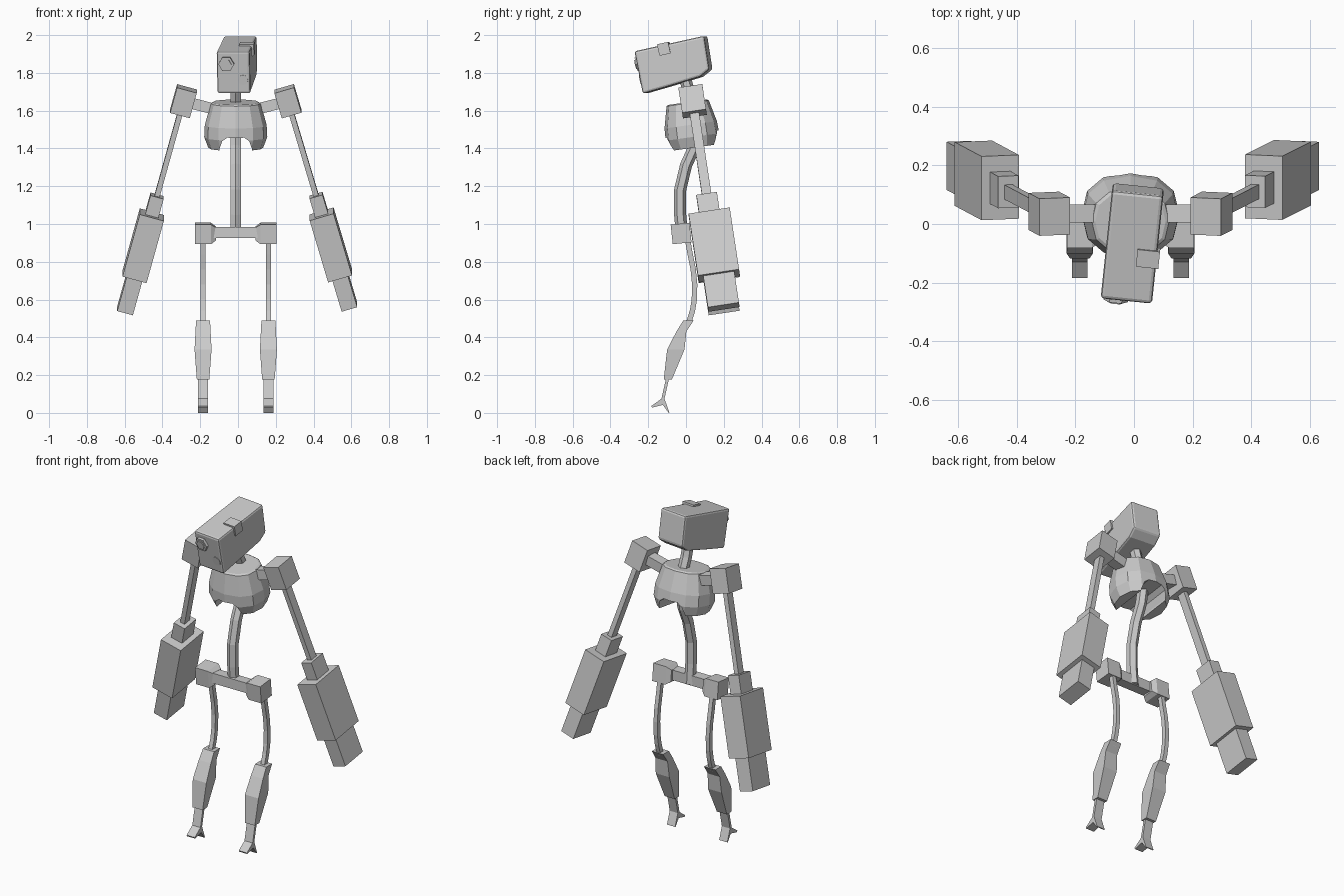
import bpy, bmesh, math
from mathutils import Vector, Matrix

if "Cube" in bpy.data.objects:
    bpy.data.objects.remove(bpy.data.objects["Cube"])

CX = -0.012                      # body centre line
gray = bpy.data.materials.new("plain_gray")
gray.diffuse_color = (0.6, 0.6, 0.6, 1)
gray.use_nodes = True
gray.node_tree.nodes["Principled BSDF"].inputs["Base Color"].default_value = gray.diffuse_color


def finish(name, bm, mat=None):
    if mat:
        bm.transform(mat)
    bmesh.ops.recalc_face_normals(bm, faces=bm.faces)
    me = bpy.data.meshes.new(name)
    bm.to_mesh(me)
    bm.free()
    me.materials.append(gray)
    ob = bpy.data.objects.new(name, me)
    bpy.context.collection.objects.link(ob)
    return ob


def loft(name, rings, mat=None):
    """Skin a list of equal-length point rings and cap both ends."""
    bm = bmesh.new()
    vs = [[bm.verts.new(p) for p in r] for r in rings]
    n = len(vs[0])
    for a, b in zip(vs, vs[1:]):
        for i in range(n):
            j = (i + 1) % n
            bm.faces.new((a[i], a[j], b[j], b[i]))
    bm.faces.new(vs[0])
    bm.faces.new(vs[-1])
    return finish(name, bm, mat)


def rect(hx, hy, z, cy=0):
    return [(-hx, cy - hy, z), (hx, cy - hy, z), (hx, cy + hy, z), (-hx, cy + hy, z)]


def box(name, lo, hi, mat=None):
    c = [(a + b) / 2 for a, b in zip(lo, hi)]
    base = Matrix.Translation(c)
    hx, hy, hz = [(b - a) / 2 for a, b in zip(lo, hi)]
    return loft(name, [rect(hx, hy, -hz), rect(hx, hy, hz)], (mat or Matrix()) @ base)


def prism(name, profile, x0, x1, mat=None):
    """Extrude a (y, z) profile along x."""
    return loft(name, [[(x, y, z) for y, z in profile] for x in (x0, x1)], mat)


def tube(name, path, hx, hd, n, x):
    """Sweep an n-sided section along a (y, z) path."""
    rings = []
    for i, (y, z) in enumerate(path):
        a, b = path[max(i - 1, 0)], path[min(i + 1, len(path) - 1)]
        t = Vector((b[0] - a[0], b[1] - a[1])).normalized()
        ring = []
        for k in range(n):
            w = 2 * math.pi * (k + (0.5 if n == 4 else 0)) / n
            s, c = math.sin(w), math.cos(w)
            if n == 4:
                s, c = math.copysign(1, s), math.copysign(1, c)
            ring.append((x + hx * s, y - hd * c * t.y, z + hd * c * t.x))
        rings.append(ring)
    return loft(name, rings)


def aim(start, end):
    """Frame at start whose local z runs to end, keeping local x sideways."""
    d = Vector(end) - Vector(start)
    z = d.normalized()
    y = z.cross(Vector((1, 0, 0))).normalized()
    x = y.cross(z)
    m = Matrix((x, y, z)).transposed().to_4x4()
    return Matrix.Translation(start) @ m, d.length


# Head: profile block, turned and tilted downward
head_m = (Matrix.Translation((-0.005, -0.06, 1.85))
          @ Matrix.Rotation(math.radians(-6), 4, 'Z')
          @ Matrix.Rotation(math.radians(12.5), 4, 'X'))
head = prism("head", [(-0.187, 0.107), (0.193, 0.107), (0.182, -0.072), (0.125, -0.1),
                      (-0.045, -0.113), (-0.192, -0.122)], -0.088, 0.088, head_m)
bev = head.modifiers.new("soft_edges", 'BEVEL')
bev.width, bev.segments = 0.012, 2
box("head_side_box", (0.02, -0.06, 0.055), (0.097, 0.0, 0.117), head_m)


def disc(name, x, z, y0, y1, r, n):
    rings = [[(x + r * math.cos(2 * math.pi * k / n), y, z + r * math.sin(2 * math.pi * k / n))
              for k in range(n)] for y in (y0, y1)]
    return loft(name, rings, head_m)


# Face details
disc("eye_ring", -0.036, 0.04, -0.18, -0.203, 0.042, 6)
disc("eye_lens", -0.036, 0.04, -0.2, -0.209, 0.028, 6)
disc("small_sensor", 0.05, -0.048, -0.18, -0.193, 0.027, 12)

# Spine and neck
tube("spine", [(-0.02, 0.93), (-0.031, 1.05), (-0.031, 1.18), (0.0, 1.31), (0.045, 1.41),
               (0.065, 1.52), (0.05, 1.62), (0.015, 1.70), (-0.01, 1.79)], 0.031, 0.032, 6, CX)

# Ribcage: faceted barrel with an arched slot from front to back
rib_m = Matrix.Translation((CX, 0.025, 1.525)) @ Matrix.Rotation(math.radians(8), 4, 'X')


def rib_ring(s, z):
    ring = []
    for k in range(12):
        w = 2 * math.pi * k / 12
        c, q = math.cos(w), math.sin(w)
        ring.append((0.167 * s * math.copysign(abs(c) ** 0.85, c),
                     0.143 * s * math.copysign(abs(q) ** 0.85, q), z))
    return ring


ribs = loft("ribcage", [rib_ring(.87, -.122), rib_ring(1, -.065), rib_ring(.98, 0),
                        rib_ring(.79, .115), rib_ring(.72, .121)], rib_m)
arch = [(-.085, -.3), (-.085, -.11), (-.072, -.07), (-.045, -.05),
        (.045, -.05), (.072, -.07), (.085, -.11), (.085, -.3)]
cutter = loft("arch_cutter", [[(x, y, z) for x, z in arch] for y in (-.4, .4)], rib_m)
cutter.hide_render = True
cutter.hide_viewport = True
cut = ribs.modifiers.new("arch", 'BOOLEAN')
cut.operation, cut.object, cut.solver = 'DIFFERENCE', cutter, 'EXACT'

# Arms: shoulder, rod, elbow, forearm and hand strung on one line
for side, sh, tip in (("left", (-.289, .035, 1.65), (-.598, .20, .54)),
                      ("right", (.264, .035, 1.65), (.59, .20, .56))):
    m, L = aim(sh, tip)
    for part, hx, hy, a, b in (("shoulder", .054, .064, -.07, .07), ("upper_arm", .014, .025, .05, .56),
                               ("elbow", .036, .055, .525, .64), ("forearm", .066, .11, .63, .975),
                               ("hand", .043, .083, .96, L)):
        box(f"{side}_{part}", (-hx, -hy, a), (hx, hy, b), m)
    s = 1 if side == "right" else -1
    m, L = aim((CX + s * .1, .036, 1.605), (sh[0], .036, 1.65))
    box(f"{side}_collar", (-.029, -.031, 0), (.029, .031, L - .02), m)

# Pelvis bar
box("pelvis_bar", (CX - .12, -.065, .925), (CX + .12, -.005, .985))

# Hips and legs
for side, s in (("left", -1), ("right", 1)):
    x = CX + s * .173
    # Hip block with a tapered inner end
    hip_m = (Matrix.Translation((x, -.026, .95)) @ Matrix.Rotation(math.radians(6), 4, 'X')
             @ Matrix.Rotation(s * math.pi / 2, 4, 'Y'))
    loft(f"{side}_hip", [rect(.034, .034, -.068), rect(.052, .05, -.042), rect(.052, .05, .043)], hip_m)
    tube(f"{side}_thigh", [(.008, .92), (.022, .84), (.038, .76), (.046, .68), (.044, .6),
                           (.034, .54), (.012, .47)], .0125, .014, 4, x)
    # Shin: (front y, back y, half width, z) sections
    secs = [(-.015, .04, .037, .488), (-.05, .002, .04, .432),
            (-.1, -.008, .045, .335), (-.118, -.075, .033, .176)]
    loft(f"{side}_shin", [rect(w, (b - f) / 2, z, (f + b) / 2) for f, b, w, z in secs],
         Matrix.Translation((x, 0, 0)))
    # Forked foot
    prism(f"{side}_foot", [(-.104, .19), (-.088, .19), (-.114, .075), (-.088, .002), (-.092, 0),
                           (-.122, .042), (-.18, .028), (-.184, .036), (-.13, .075)],
          x - .027, x + .027)
